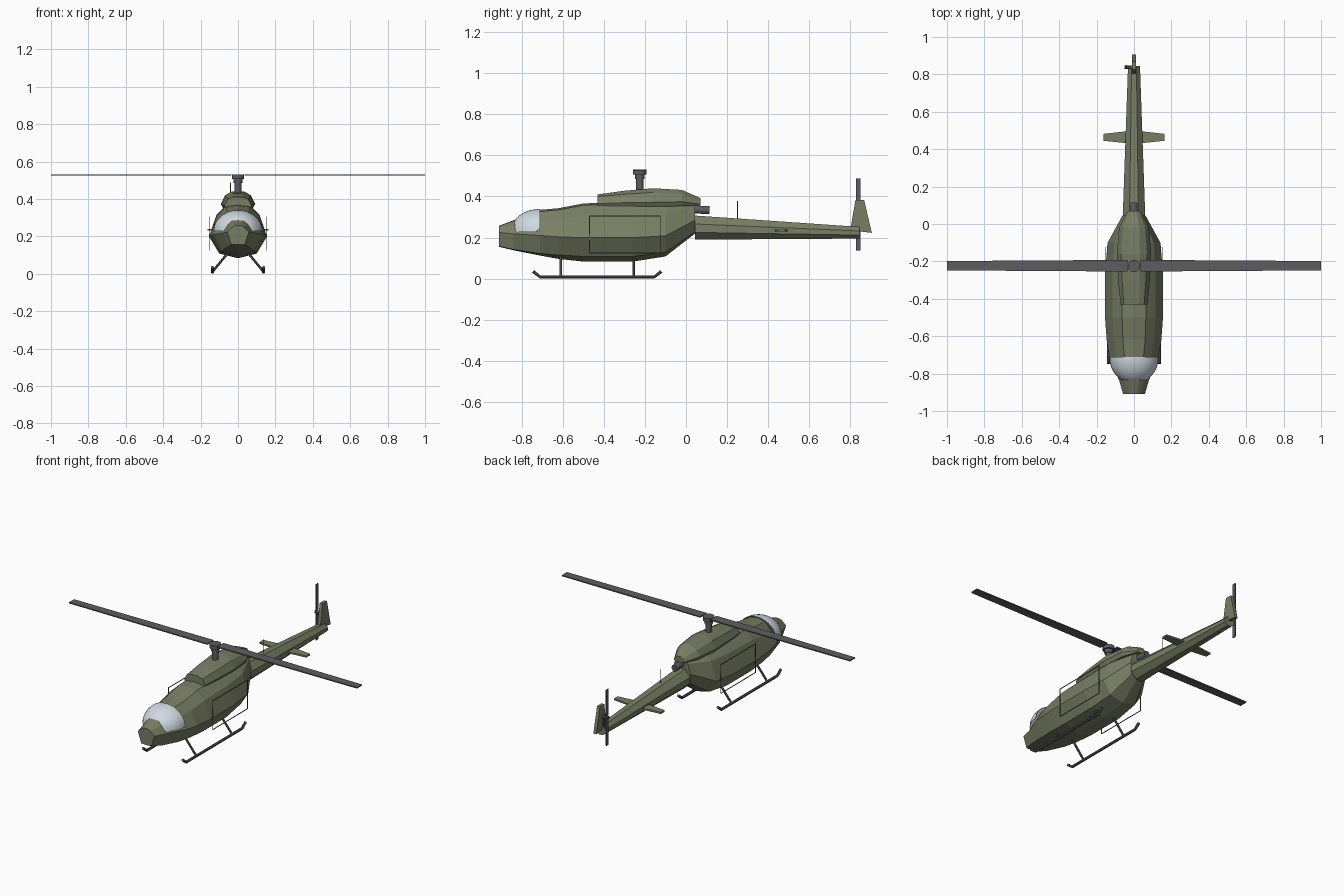
import bpy, bmesh, math
from mathutils import Vector

if "Cube" in bpy.data.objects:
    bpy.data.objects.remove(bpy.data.objects["Cube"])


def material(name, rgb):
    m = bpy.data.materials.new(name)
    m.diffuse_color = (*rgb, 1)
    m.use_nodes = True
    m.node_tree.nodes["Principled BSDF"].inputs["Base Color"].default_value = m.diffuse_color
    return m


OLIVE = material("olive", (0.19, 0.21, 0.13))
GLASS = material("glass", (0.62, 0.70, 0.75))
DARK = material("dark_grey", (0.11, 0.11, 0.12))


def finish(name, bm, mat):
    bmesh.ops.recalc_face_normals(bm, faces=bm.faces)
    me = bpy.data.meshes.new(name)
    bm.to_mesh(me)
    bm.free()
    ob = bpy.data.objects.new(name, me)
    bpy.context.collection.objects.link(ob)
    me.materials.append(mat)
    return ob


def loft(name, rings, mat):
    """Skin a list of equal-length closed rings and cap both ends."""
    bm = bmesh.new()
    vs = [[bm.verts.new(p) for p in r] for r in rings]
    n = len(vs[0])
    for a, b in zip(vs, vs[1:]):
        for i in range(n):
            j = (i + 1) % n
            bm.faces.new((a[i], a[j], b[j], b[i]))
    bm.faces.new(vs[0])
    bm.faces.new(vs[-1])
    return finish(name, bm, mat)


def mirrored_ring(y, half):
    """Closed ring at y from right-hand (x, z) points, top to bottom."""
    right = [(x, y, z) for x, z in half]
    left = [(-x, y, z) for x, z in reversed(half) if x > 0]
    return right + left


def tube(name, points, r, mat, sides=8):
    """Tube following a path of points."""
    pts = [Vector(p) for p in points]
    rings = []
    for i, p in enumerate(pts):
        d = (pts[min(i + 1, len(pts) - 1)] - pts[max(i - 1, 0)]).normalized()
        u = d.orthogonal().normalized() if abs(d.x) > 0.9 else d.cross(Vector((1, 0, 0))).normalized()
        v = d.cross(u)
        rings.append([p + r * (math.cos(t) * u + math.sin(t) * v)
                      for t in (math.tau * (k + 0.5) / sides for k in range(sides))])
    return loft(name, rings, mat)


# Fuselage: y, top z, shoulder (x, z), waist (x, z), low (x, z), bottom z
fuselage = [
    (-0.91, 0.258, 0.030, 0.250, 0.058, 0.225, 0.035, 0.157, 0.155),
    (-0.84, 0.284, 0.050, 0.265, 0.078, 0.218, 0.060, 0.142, 0.138),
    (-0.71, 0.335, 0.092, 0.280, 0.132, 0.210, 0.085, 0.122, 0.112),
    (-0.62, 0.343, 0.108, 0.288, 0.146, 0.203, 0.095, 0.115, 0.096),
    (-0.50, 0.366, 0.115, 0.308, 0.155, 0.200, 0.100, 0.108, 0.083),
    (-0.26, 0.375, 0.115, 0.315, 0.155, 0.200, 0.100, 0.108, 0.083),
    (-0.10, 0.375, 0.105, 0.325, 0.141, 0.208, 0.090, 0.128, 0.108),
    (0.045, 0.365, 0.045, 0.345, 0.062, 0.285, 0.042, 0.228, 0.220),
]
loft("fuselage", [mirrored_ring(y, [(0, t), (sx * 0.55, sz + (t - sz) * 0.85), (sx, sz), (wx, wz), (lx, lz), (0, b)])
                  for y, t, sx, sz, wx, wz, lx, lz, b in fuselage], OLIVE)

# Engine cowling above the cabin
cowl = [(-0.43, 0.072, 0.345, 0.365, 0.40, 0.41),
        (-0.30, 0.085, 0.347, 0.370, 0.41, 0.428),
        (-0.16, 0.092, 0.350, 0.372, 0.42, 0.440),
        (-0.02, 0.080, 0.353, 0.375, 0.41, 0.432),
        (0.07, 0.035, 0.356, 0.362, 0.38, 0.392)]
loft("engine_cowling", [mirrored_ring(y, [(w * 0.35, t), (w * 0.75, s), (w, m), (w * 0.85, b)])
                        for y, w, b, m, s, t in cowl], OLIVE)

# Tail boom
boom = [(0.045, 0.060, 0.190, 0.307), (0.845, 0.032, 0.195, 0.252)]
loft("tail_boom", [mirrored_ring(y, [(w * 0.4, t), (w, b + (t - b) * 0.65),
                                     (w, b + (t - b) * 0.3), (w * 0.4, b)])
                   for y, w, b, t in boom], OLIVE)

# Canopy: quarter of an ellipsoid, open bulge facing forward and up
bm = bmesh.new()
bmesh.ops.create_uvsphere(bm, u_segments=32, v_segments=16, radius=1)
for axis in ((0, 1, 0), (0, 0, -1)):
    bmesh.ops.bisect_plane(bm, geom=bm.verts[:] + bm.edges[:] + bm.faces[:], dist=1e-5,
                           plane_co=(0, 0, 0), plane_no=axis, clear_outer=True)
bmesh.ops.holes_fill(bm, edges=[e for e in bm.edges if e.is_boundary])
for v in bm.verts:
    v.co = Vector((v.co.x * 0.132, v.co.y * 0.145 - 0.71, v.co.z * 0.112 + 0.228))
canopy = finish("canopy", bm, GLASS)
bpy.context.view_layer.objects.active = canopy
canopy.select_set(True)
bpy.ops.object.shade_smooth_by_angle(angle=math.radians(35))
canopy.select_set(False)

# Tail fin and stabilizers
fin = [(0.80, 0.235), (0.905, 0.223), (0.868, 0.382), (0.825, 0.382)]
loft("tail_fin", [[(x, y, z) for y, z in fin] for x in (-0.01, 0.01)], OLIVE)
loft("stabilizer", [[(x, a, 0.23), (x, b, 0.23), (x, b, 0.24), (x, a, 0.24)]
                    for x, a, b in ((-0.163, 0.445, 0.482), (0, 0.428, 0.5), (0.163, 0.445, 0.482))], OLIVE)

# Rotor mast, hub and exhaust
tube("rotor_mast", [(0, -0.225, 0.42), (0, -0.225, 0.51)], 0.018, DARK, 12)
tube("rotor_hub_lower", [(0, -0.225, 0.485), (0, -0.225, 0.507)], 0.024, DARK, 12)
tube("rotor_hub", [(0, -0.225, 0.507), (0, -0.225, 0.531)], 0.034, DARK, 12)
tube("exhaust", [(0, 0.02, 0.338), (0, 0.115, 0.333)], 0.02, DARK, 12)
tube("antenna", [(0, 0.25, 0.27), (0, 0.25, 0.378)], 0.0025, DARK, 6)

# Main rotor blades
for side, s in (("left", -1), ("right", 1)):
    loft(f"main_blade_{side}",
         [[(s * x, -0.223 - h, 0.524), (s * x, -0.223 + h, 0.524),
           (s * x, -0.223 + h, 0.531), (s * x, -0.223 - h, 0.531)]
          for x, h in ((0.035, 0.031), (1.0, 0.025))], DARK)

# Tail rotor
tube("tail_rotor_hub", [(-0.05, 0.838, 0.312), (-0.005, 0.838, 0.312)], 0.01, DARK, 8)
tube("tail_rotor_gearbox", [(-0.015, 0.838, 0.235), (-0.015, 0.838, 0.32)], 0.007, DARK, 8)
for side, s in (("upper", 1), ("lower", -1)):
    loft(f"tail_blade_{side}",
         [[(-0.043, 0.828, z), (-0.043, 0.85, z), (-0.037, 0.85, z), (-0.037, 0.828, z)]
          for z in (0.313 + s * 0.01, 0.313 + s * 0.175)], DARK)

# Landing skids, struts and door frames on both sides
for side, s in (("left", -1), ("right", 1)):
    x = s * 0.137
    tube(f"skid_{side}", [(x, -0.745, 0.035), (x, -0.71, 0.008), (x, -0.155, 0.008), (x, -0.12, 0.035)],
         0.0085, DARK)
    for end, y in (("front", -0.61), ("rear", -0.255)):
        tube(f"strut_{side}_{end}", [(s * 0.055, y, 0.11), (x, y, 0.01)], 0.007, DARK)
    x = s * 0.154
    corners = [(x, -0.47, 0.125), (x, -0.125, 0.125), (x, -0.125, 0.305), (x, -0.47, 0.305)]
    for i in range(4):
        tube(f"door_frame_{side}_{i + 1}", [corners[i], corners[(i + 1) % 4]], 0.0025, DARK, 4)
